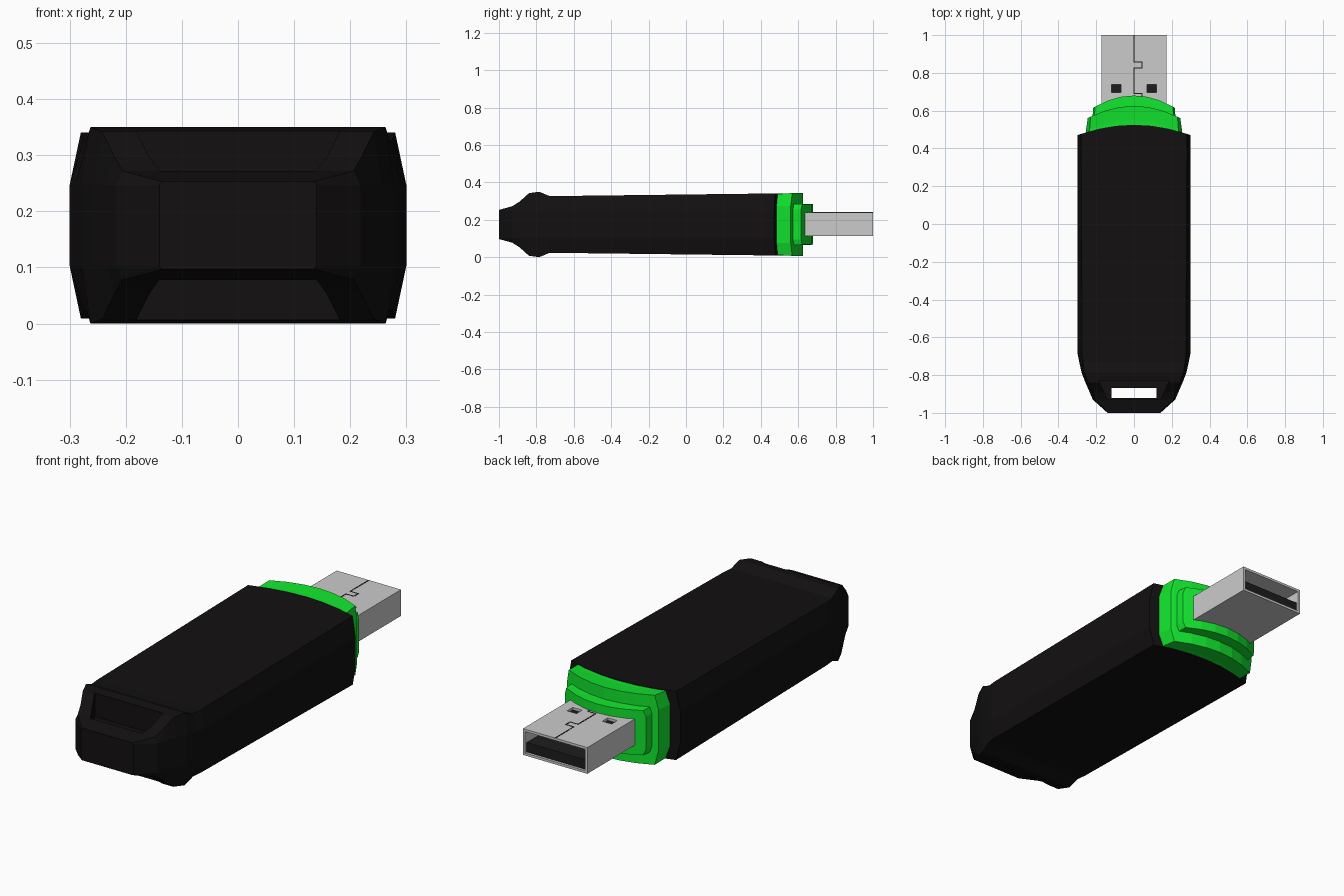
import bpy, bmesh

if "Cube" in bpy.data.objects:
    bpy.data.objects.remove(bpy.data.objects["Cube"])

ZC = 0.175  # mid height of the stick


def material(name, rgb):
    m = bpy.data.materials.new(name)
    m.diffuse_color = (*rgb, 1)
    m.use_nodes = True
    m.node_tree.nodes["Principled BSDF"].inputs["Base Color"].default_value = m.diffuse_color
    return m


BLACK = material("black_plastic", (0.006, 0.005, 0.005))
GREEN = material("green_plastic", (0.006, 0.78, 0.027))
DARK = material("dark_inside", (0.012, 0.012, 0.012))


def finish(name, bm, mat=None):
    bmesh.ops.recalc_face_normals(bm, faces=bm.faces)
    me = bpy.data.meshes.new(name)
    bm.to_mesh(me)
    bm.free()
    ob = bpy.data.objects.new(name, me)
    bpy.context.collection.objects.link(ob)
    if mat:
        me.materials.append(mat)
    return ob


def loft(name, sections, mat, n=6):
    """Sections: (y, bulge, half width, corner inset, half height, side half height)."""
    bm = bmesh.new()
    rings = []
    for y, bulge, w, inset, h, sh in sections:
        a = w - inset
        xs = [-a + 2 * a * i / n for i in range(n + 1)]
        pts = [(x, -h) for x in xs] + [(w, -sh), (w, sh)]
        pts += [(x, h) for x in reversed(xs)] + [(-w, sh), (-w, -sh)]
        rings.append([bm.verts.new((x, y + bulge * (1 - (x / w) ** 2), ZC + z))
                      for x, z in pts])
    k = len(rings[0])
    for r, s in zip(rings, rings[1:]):
        for i in range(k):
            j = (i + 1) % k
            bm.faces.new((r[i], r[j], s[j], s[i]))
    # end caps as vertical strips so they follow the curved plan
    for r in (rings[0], rings[-1]):
        low = [r[-1]] + r[:n + 2]
        high = [r[-2]] + r[n + 3:2 * n + 4][::-1]
        high = [r[-2]] + [r[2 * n + 3 - i] for i in range(n + 1)] + [r[n + 2]]
        for i in range(n + 2):
            bm.faces.new((low[i], low[i + 1], high[i + 1], high[i]))
    return finish(name, bm, mat)


def prism(name, outline, z0, z1, mat=None):
    bm = bmesh.new()
    lo = [bm.verts.new((x, y, z0)) for x, y in outline]
    hi = [bm.verts.new((x, y, z1)) for x, y in outline]
    bm.faces.new(lo)
    bm.faces.new(hi)
    for i in range(len(lo)):
        j = (i + 1) % len(lo)
        bm.faces.new((lo[i], lo[j], hi[j], hi[i]))
    return finish(name, bm, mat)


def box(name, x0, x1, y0, y1, z0, z1, mat=None):
    return prism(name, [(x0, y0), (x1, y0), (x1, y1), (x0, y1)], z0, z1, mat)


def cut(ob, cutter):
    cutter.hide_render = True
    mod = ob.modifiers.new("cut", 'BOOLEAN')
    mod.operation, mod.solver, mod.object = 'DIFFERENCE', 'EXACT', cutter
    bpy.context.view_layer.objects.active = ob
    bpy.ops.object.modifier_apply(modifier=mod.name)
    bpy.data.objects.remove(cutter)


# black body with raised ridge and tapered tail
body = loft("body", [
    (-1.00, 0, 0.14, 0.005, 0.078, 0.072),
    (-0.93, 0, 0.218, 0.012, 0.097, 0.072),
    (-0.89, 0, 0.235, 0.015, 0.122, 0.072),
    (-0.84, 0, 0.257, 0.015, 0.167, 0.072),
    (-0.785, 0, 0.278, 0.015, 0.175, 0.072),
    (-0.73, 0, 0.29, 0.02, 0.152, 0.072),
    (-0.68, 0, 0.30, 0.025, 0.152, 0.072),
    (0.47, 0.055, 0.30, 0.02, 0.166, 0.072)], BLACK)

# lanyard pockets above and below, and the slot through them
pocket = [(-0.14, -0.93), (0.14, -0.93), (0.185, -0.83), (-0.185, -0.83)]
for side in (-1, 1):
    z0, z1 = sorted((ZC + side * 0.055, ZC + side * 0.3))
    cut(body, prism("pocket_cutter", pocket, z0, z1))
cut(body, box("slot_cutter", -0.12, 0.12, -0.92, -0.868, -0.2, 0.6))

# stepped green collar
loft("collar_large", [
    (0.42, 0.06, 0.25, 0.02, 0.163, 0.10),
    (0.49, 0.06, 0.255, 0.02, 0.163, 0.10),
    (0.56, 0.065, 0.245, 0.015, 0.168, 0.10)], GREEN)
loft("collar_small", [
    (0.53, 0.065, 0.222, 0.01, 0.112, 0.08),
    (0.615, 0.065, 0.216, 0.01, 0.108, 0.08)], GREEN)

# metal plug shell, hollow, with two latch windows
shell = box("plug_shell", -0.172, 0.172, 0.60, 1.0, 0.113, 0.24)
cut(shell, box("mouth_cutter", -0.16, 0.16, 0.64, 1.1, 0.125, 0.228))
for s in (-1, 1):
    cut(shell, box("window_cutter", s * 0.094 - 0.025, s * 0.094 + 0.025,
                   0.695, 0.738, 0.2, 0.3))

# contact tongue and dark backing under the windows
box("contact_tongue", -0.159, 0.159, 0.64, 0.99, 0.126, 0.172, DARK)
box("window_backing", -0.159, 0.159, 0.65, 0.76, 0.172, 0.226, DARK)

# jogged seam along the top of the plug
seam = [(0, 1.0), (0, 0.858), (0.042, 0.858), (0.042, 0.825), (0, 0.825),
        (0, 0.69), (0.042, 0.69), (0.042, 0.67)]
t = 0.003
for i, (p, q) in enumerate(zip(seam, seam[1:])):
    box(f"plug_seam_{i}", min(p[0], q[0]) - t, max(p[0], q[0]) + t,
        min(p[1], q[1]) - t, min(1.0, max(p[1], q[1]) + t), 0.235, 0.2408, DARK)
